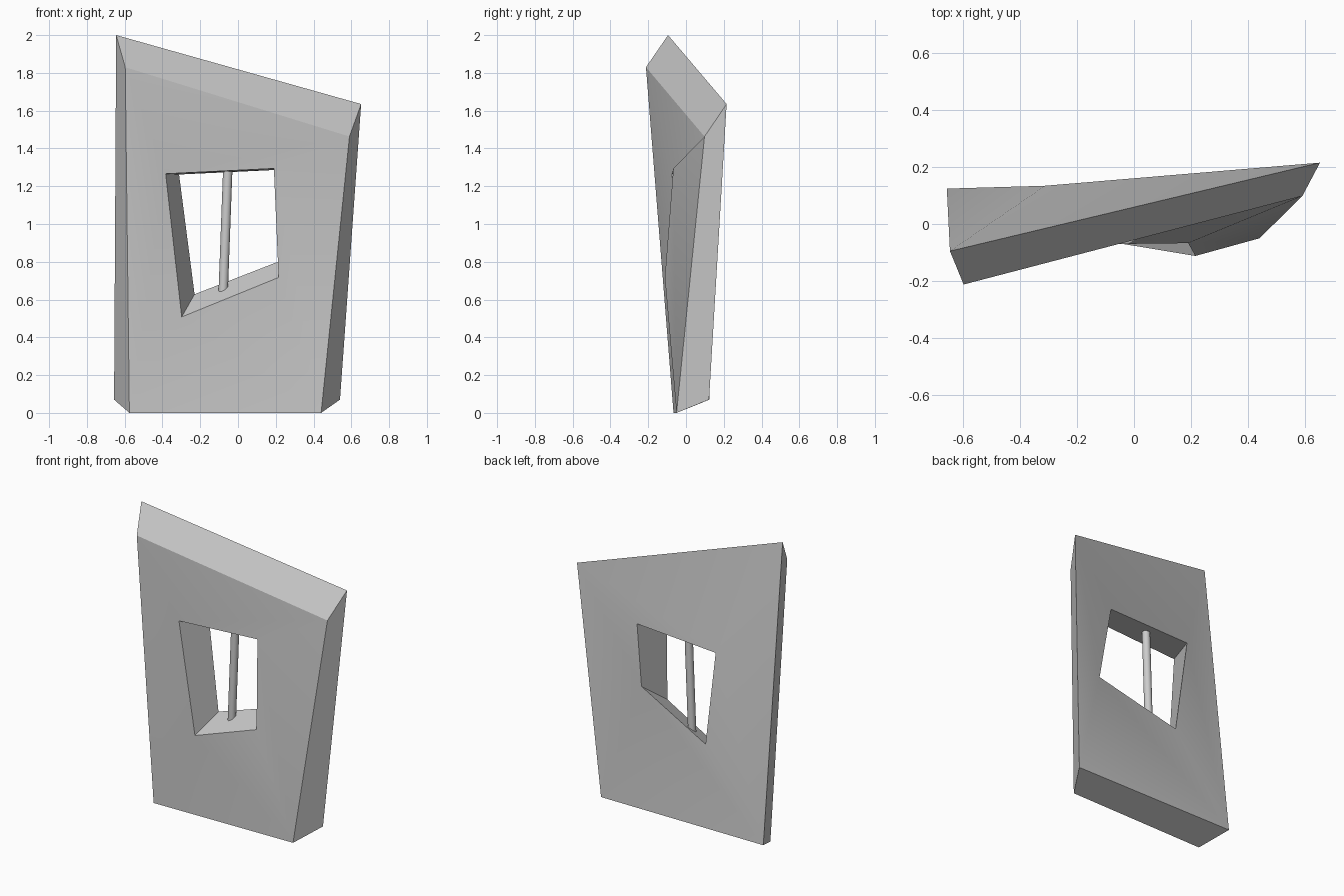
import bpy, bmesh, math
from mathutils import Vector

if "Cube" in bpy.data.objects:
    bpy.data.objects.remove(bpy.data.objects["Cube"])

# Corner loops in the order top-left, top-right, bottom-right, bottom-left (seen from the front)
OUTER_FRONT = [(-0.597, -0.212, 1.83), (0.59, 0.098, 1.463), (0.44, -0.05, 0), (-0.575, -0.066, 0)]
OUTER_BACK = [(-0.645, -0.095, 2.0), (0.652, 0.215, 1.635), (0.54, 0.122, 0.07), (-0.656, 0.124, 0.07)]
HOLE_FRONT = [(-0.383, -0.074, 1.266), (0.19, -0.067, 1.294), (0.215, -0.112, 0.717), (-0.298, -0.027, 0.508)]
HOLE_BACK = [(-0.312, 0.134, 1.262), (0.28, 0.115, 1.29), (0.304, 0.034, 0.836), (-0.23, 0.123, 0.628)]


def finish(name, bm, angle):
    bmesh.ops.recalc_face_normals(bm, faces=bm.faces)
    mesh = bpy.data.meshes.new(name)
    bm.to_mesh(mesh)
    bm.free()
    obj = bpy.data.objects.new(name, mesh)
    bpy.context.collection.objects.link(obj)
    bpy.ops.object.select_all(action='DESELECT')
    obj.select_set(True)
    bpy.context.view_layer.objects.active = obj
    bpy.ops.object.shade_smooth_by_angle(angle=math.radians(angle))
    return obj


# Warped wall slab with a skewed window opening
bm = bmesh.new()
of, ob, hf, hb = [[bm.verts.new(p) for p in loop]
                  for loop in (OUTER_FRONT, OUTER_BACK, HOLE_FRONT, HOLE_BACK)]
for i in range(4):
    j = (i + 1) % 4
    # twisted front and back panels; the first corner sets the fold direction
    for o, h, folds in ((of, hf, (1, 1, 0, 0)), (ob, hb, (1, 0, 1, 0))):
        quad = [o[i], o[j], h[j], h[i]]
        k = folds[i]
        bm.faces.new(quad[k:] + quad[:k])
    # outer edge and window reveal
    bm.faces.new((of[i], of[j], ob[j], ob[i]))
    bm.faces.new((hf[i], hf[j], hb[j], hb[i]))
finish("wall", bm, 30)

# Leaning round bar inside the window, ends sunk into the wall
low, high = Vector((-0.079, 0.047, 0.625)), Vector((-0.054, 0.05, 1.295))
axis = high - low
bm = bmesh.new()
bmesh.ops.create_cone(bm, cap_ends=True, segments=24, radius1=0.025, radius2=0.025, depth=axis.length)
bar = finish("window_bar", bm, 30)
bar.location = (low + high) / 2
bar.rotation_euler = axis.to_track_quat('Z', 'Y').to_euler()
